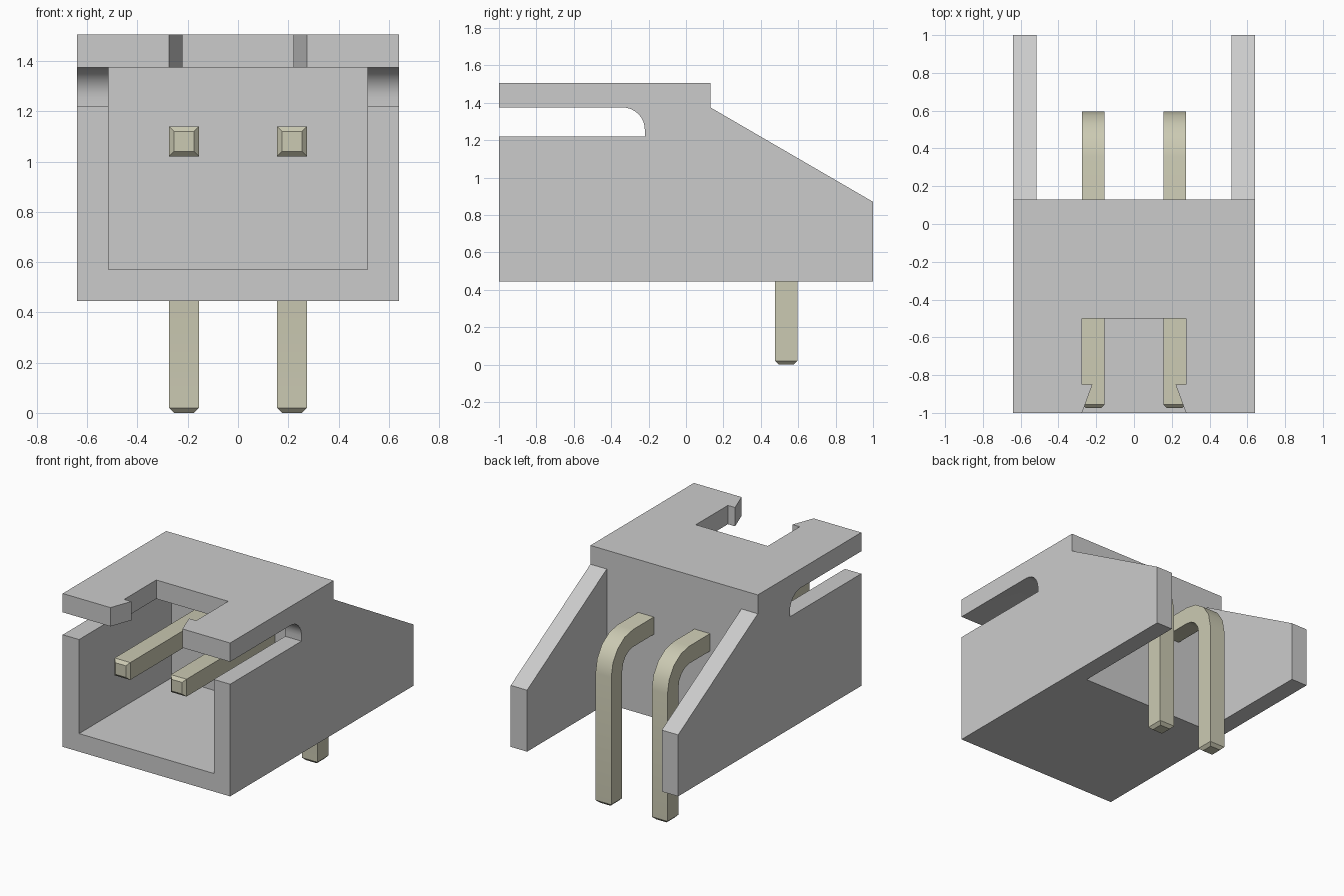
import bpy, bmesh, math
from mathutils import Vector

cube = bpy.data.objects.get("Cube")
if cube:
    bpy.data.objects.remove(cube, do_unlink=True)


def material(name, rgb):
    m = bpy.data.materials.new(name)
    m.use_nodes = True
    m.diffuse_color = (*rgb, 1)
    m.node_tree.nodes["Principled BSDF"].inputs["Base Color"].default_value = (*rgb, 1)
    return m


GREY = material("light grey plastic", (0.6, 0.6, 0.6))
METAL = material("pale metal", (0.6, 0.59, 0.45))


def to_object(bm, name, mat):
    bmesh.ops.recalc_face_normals(bm, faces=bm.faces)
    me = bpy.data.meshes.new(name)
    bm.to_mesh(me)
    bm.free()
    me.materials.append(mat)
    ob = bpy.data.objects.new(name, me)
    bpy.context.collection.objects.link(ob)
    return ob


def prism(name, points, start, depth):
    """Extrude a closed outline of 3D points along a direction."""
    bm = bmesh.new()
    face = bm.faces.new([bm.verts.new(Vector(p) + Vector(start)) for p in points])
    ext = bmesh.ops.extrude_face_region(bm, geom=[face])
    verts = [g for g in ext["geom"] if isinstance(g, bmesh.types.BMVert)]
    bmesh.ops.translate(bm, verts=verts, vec=depth)
    return to_object(bm, name, GREY)


def side_prism(name, yz, half_width):
    return prism(name, [(0, y, z) for y, z in yz], (-half_width, 0, 0), (2 * half_width, 0, 0))


def box_outline(y0, y1, z0, z1):
    return [(y0, z0), (y1, z0), (y1, z1), (y0, z1)]


def activate(ob):
    bpy.ops.object.select_all(action="DESELECT")
    ob.select_set(True)
    bpy.context.view_layer.objects.active = ob


def cut(ob, cutter):
    mod = ob.modifiers.new("cut", "BOOLEAN")
    mod.operation = "DIFFERENCE"
    mod.solver = "EXACT"
    mod.object = cutter
    activate(ob)
    bpy.ops.object.modifier_apply(modifier=mod.name)
    bpy.data.objects.remove(cutter, do_unlink=True)


# Housing block with sloping rear wings
housing = side_prism("housing", [(-1, 0.445), (1, 0.445), (1, 0.87), (0.13, 1.375),
                                 (0.13, 1.505), (-1, 1.505)], 0.64)

# Front cavity and the gap between the rear wings
cut(housing, side_prism("cavity_cutter", box_outline(-1.2, 0.01, 0.57, 1.375), 0.515))
cut(housing, side_prism("rear_gap_cutter", box_outline(0.13, 1.2, 0.3, 1.7), 0.515))

# Side slots, rounded at the upper rear corner
arc = [(-0.34 + 0.12 * math.cos(a), 1.255 + 0.12 * math.sin(a))
       for a in (math.radians(90 * i / 8) for i in range(9))]
cut(housing, side_prism("slot_cutter", [(-1.2, 1.22), (-0.22, 1.22)] + arc + [(-1.2, 1.375)], 0.9))

# Latch notch in the roof, with a narrowed flared mouth
half = [(0.29, -1.04), (0.22, -0.85), (0.275, -0.85), (0.275, -0.5)]
outline = half + [(-x, y) for x, y in reversed(half)]
cut(housing, prism("notch_cutter", [(x, y, 0) for x, y in outline], (0, 0, 1.3), (0, 0, 0.4)))


# Bent square pins with chamfered tips
def pin(name, x):
    w, c, r = 0.06, 0.02, 0.18           # half width, chamfer, bend radius
    y_up, z_top = 0.535, 1.08            # centre lines of the two legs
    cy, cz = y_up - r, z_top - r
    # each ring: centre y, centre z, turn angle, half size
    rings = [(-0.975, z_top, 0, w - c), (-0.955, z_top, 0, w)]
    for i in range(5):
        a = math.pi / 2 * i / 4
        rings.append((cy + r * math.sin(a), cz + r * math.cos(a), a, w))
    rings += [(y_up, 0.02, math.pi / 2, w), (y_up, 0, math.pi / 2, w - c)]
    bm = bmesh.new()
    loops = []
    for y, z, a, s in rings:
        ny, nz = math.sin(a), math.cos(a)
        loops.append([bm.verts.new((x + u * s, y + v * s * ny, z + v * s * nz))
                      for u, v in ((-1, -1), (1, -1), (1, 1), (-1, 1))])
    for p, q in zip(loops, loops[1:]):
        for k in range(4):
            j = (k + 1) % 4
            bm.faces.new((p[k], p[j], q[j], q[k]))
    bm.faces.new(loops[0])
    bm.faces.new(loops[-1])
    return to_object(bm, name, METAL)


pins = [pin("left_pin", 0.215), pin("right_pin", -0.215)]

# Smooth the rounded bends, keep edges crisp
for ob in [housing] + pins:
    activate(ob)
    bpy.ops.object.shade_smooth_by_angle(angle=math.radians(28))
